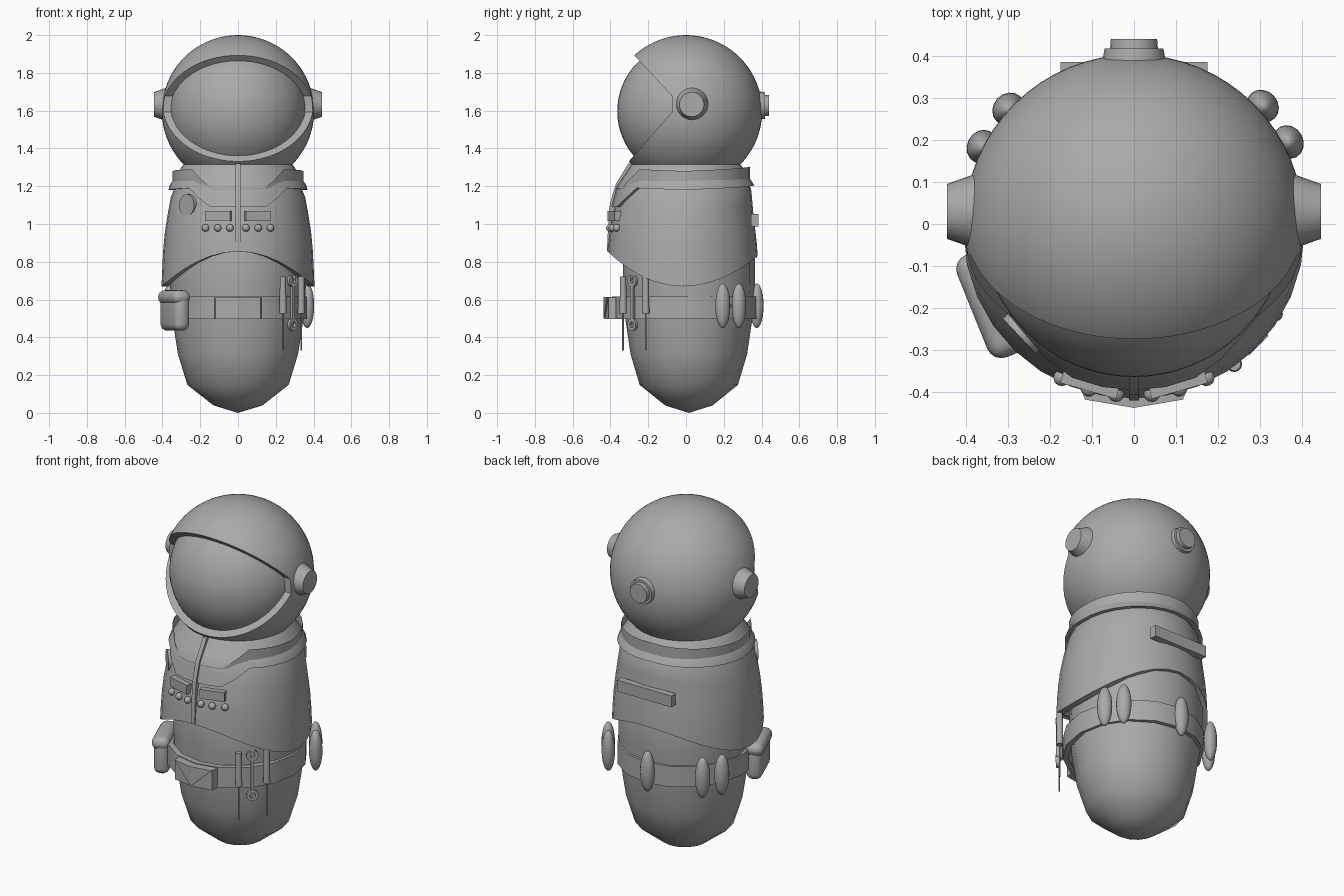
import bpy, bmesh, math
from mathutils import Matrix, Vector

if "Cube" in bpy.data.objects:
    bpy.data.objects.remove(bpy.data.objects["Cube"])

grey = bpy.data.materials.new("plain_grey")
grey.diffuse_color = (0.4, 0.4, 0.4, 1)
grey.use_nodes = True
grey.node_tree.nodes["Principled BSDF"].inputs["Base Color"].default_value = grey.diffuse_color


def make(name, bm, angle=40):
    """Turn a bmesh into a named, smooth-shaded grey object."""
    bmesh.ops.recalc_face_normals(bm, faces=bm.faces)
    me = bpy.data.meshes.new(name)
    bm.to_mesh(me)
    bm.free()
    ob = bpy.data.objects.new(name, me)
    bpy.context.collection.objects.link(ob)
    me.materials.append(grey)
    smooth(ob, angle)
    return ob


def smooth(ob, angle=40):
    bpy.ops.object.select_all(action='DESELECT')
    ob.select_set(True)
    bpy.context.view_layer.objects.active = ob
    bpy.ops.object.shade_smooth_by_angle(angle=math.radians(angle))


def apply_mods(ob):
    dg = bpy.context.evaluated_depsgraph_get()
    ob.data = bpy.data.meshes.new_from_object(ob.evaluated_get(dg))
    ob.modifiers.clear()


def lerp(table, z):
    for (z0, r0), (z1, r1) in zip(table, table[1:]):
        if z <= z1:
            t = max(0, (z - z0) / (z1 - z0))
            return r0 + (r1 - r0) * t
    return table[-1][1]


def rings(rows, close=False):
    """Skin a list of vertex rings."""
    bm = bmesh.new()
    vs = [[bm.verts.new(p) for p in row] for row in rows]
    n = len(rows[0])
    pairs = list(zip(vs, vs[1:])) + ([(vs[-1], vs[0])] if close else [])
    for a, b in pairs:
        for i in range(n):
            j = (i + 1) % n
            bm.faces.new((a[i], a[j], b[j], b[i]))
    bmesh.ops.remove_doubles(bm, verts=bm.verts, dist=1e-5)
    return bm


def box(sx, sy, sz, bevel=0.0, segs=3):
    bm = bmesh.new()
    bmesh.ops.create_cube(bm, size=1, matrix=Matrix.Diagonal((sx, sy, sz, 1)))
    if bevel:
        bmesh.ops.bevel(bm, geom=bm.edges[:], offset=bevel, segments=segs, affect='EDGES', profile=0.5)
    return bm


def ball(rx, ry, rz, u=16, v=12):
    bm = bmesh.new()
    bmesh.ops.create_uvsphere(bm, u_segments=u, v_segments=v, radius=1, matrix=Matrix.Diagonal((rx, ry, rz, 1)))
    return bm


def cone(r0, r1, a, b, axis, n=24):
    """Frustum from distance a to b along an axis."""
    rot = Vector(axis).to_track_quat('Z', 'Y').to_matrix().to_4x4()
    bm = bmesh.new()
    bmesh.ops.create_cone(bm, cap_ends=True, segments=n, radius1=r0, radius2=r1, depth=b - a,
                          matrix=rot @ Matrix.Translation((0, 0, (a + b) / 2)))
    return bm


def hull(points):
    bm = bmesh.new()
    for p in points:
        bm.verts.new(p)
    bmesh.ops.convex_hull(bm, input=bm.verts[:])
    return bm


# Body: egg-shaped lathe
prof = [(0, 0), (.13, .04), (.268, .148), (.318, .31), (.347, .5), (.36, .68), (.36, .9), (.25, 1.25), (0, 1.3)]
make("body", rings([[(r * math.sin(math.tau * i / 16), .015 - r * .97 * math.cos(math.tau * i / 16), z)
                     for i in range(16)] for r, z in prof]))

# Jacket and yoke: shells with a shaped hem
JACKET = [(.67, .405), (.85, .397), (.95, .388), (1.06, .371), (1.19, .347), (1.34, .25)]
YOKE = [(1.09, .383), (1.2, .365), (1.31, .293), (1.36, .25)]


def shift(z):
    return -.018 * min(1, max(0, (1.22 - z) / .2))


def jacket_hem(a):
    return .67 + (.185 if math.cos(a) > 0 else .16) * math.cos(a) ** 2


def yoke_hem(a):
    d = math.degrees(abs((a + math.pi) % math.tau - math.pi))
    return lerp([(24, 1.09), (45, 1.19), (90, 1.18), (180, 1.205)], d)


def shell(name, hem, top, table, thick, n=32, levels=7):
    rows = []
    for k in range(levels + 1):
        row = []
        for i in range(n):
            a = math.tau * i / n
            z = hem(a) + (top - hem(a)) * k / levels
            r = lerp(table, z)
            row.append((r * math.sin(a), shift(z) - r * math.cos(a), z))
        rows.append(row)
    # inner lip that closes the hem
    lip = [(x * (1 - thick), y * (1 - thick), z) for x, y, z in rows[0]]
    make(name, rings([[(x, y, z + .1) for x, y, z in lip], lip] + rows))


shell("jacket", jacket_hem, 1.33, JACKET, .09)
shell("yoke", yoke_hem, 1.35, YOKE, .06)

# Zip down the front
zip_path = [(-.411, .857), (-.405, .97), (-.398, 1.09), (-.380, 1.16), (-.364, 1.21), (-.298, 1.32)]
make("zip", rings([[(-.012, y + .02, z), (.012, y + .02, z), (.012, y - .008, z), (-.012, y - .008, z)]
                   for y, z in zip_path]))


def on_jacket(ob, x, z, out=0):
    """Place an object whose outside is -y onto the jacket front."""
    r = lerp(JACKET, z)
    a = math.asin(x / r)
    ob.location = ((r + out) * math.sin(a), shift(z) - (r + out) * math.cos(a), z)
    ob.rotation_euler.z = a


# Chest panels, buttons and badge
for s, side in ((-1, "left"), (1, "right")):
    on_jacket(make("chest_panel_" + side, box(.138, .034, .054)), s * .103, 1.042, .005)
    for i, x in enumerate((.042, .106, .170)):
        on_jacket(make(f"button_{side}_{i}", ball(.02, .02, .02, 12, 8)), s * x, .979, .004)
on_jacket(make("badge", cone(.058, .058, -.01, .01, (0, -1, 0))), -.265, 1.10)

# Back strip
make("back_strip", box(.35, .04, .066)).location = (0, .365, 1.02)

# Helmet: thick sphere with a wedge cut out for the visor
helmet = make("helmet", ball(.403, .403, .403, 64, 40))
helmet.location.z = 1.597
sol = helmet.modifiers.new("thickness", 'SOLIDIFY')
sol.thickness, sol.offset = .042, -1
wedge = [(-.074, 1.677), (-.074, 1.593), (-.538, 1.063), (-.9, 1.063), (-.9, 2.123), (-.486, 2.123)]
cutter = make("visor_cutter", rings([[(x, y, z) for y, z in wedge] for x in (-.6, .6)]))
cb = bmesh.new()
cb.from_mesh(cutter.data)
bmesh.ops.holes_fill(cb, edges=cb.edges)
bmesh.ops.recalc_face_normals(cb, faces=cb.faces)
cb.to_mesh(cutter.data)
cb.free()
cutter.hide_render = True
cut = helmet.modifiers.new("cut", 'BOOLEAN')
cut.operation, cut.solver, cut.object = 'DIFFERENCE', 'EXACT', cutter
apply_mods(helmet)
bpy.data.objects.remove(cutter)
smooth(helmet, 35)
make("visor", ball(.364, .364, .364, 48, 32)).location.z = 1.597

# Ear discs and rear valve
for s, side in ((-1, "left"), (1, "right")):
    make("ear_disc_" + side, cone(.09, .065, .375, .445, (s, 0, 0))).location = (0, .03, 1.633)
make("rear_valve_base", cone(.078, .07, .37, .417, (0, 1, 0))).location.z = 1.627
make("rear_valve_cap", cone(.058, .055, .40, .44, (0, 1, 0))).location.z = 1.627

# Belt
make("belt", rings([[(r * math.sin(math.tau * i / 16), -.008 - r * 1.05 * math.cos(math.tau * i / 16), z)
                     for i in range(16)] for r, z in ((.366, .497), (.366, .617), (.335, .617), (.335, .497))],
                   close=True), 30)

# Buckle with a triangular flap
make("buckle", hull([(x, y, z) for z in (.497, .612)
                     for x, y in ((-.125, -.37), (.125, -.37), (-.12, -.41), (.12, -.41), (0, -.43))]), 5)
make("buckle_flap", hull([(x, y + d, z) for d in (0, .02)
                          for x, y, z in ((-.118, -.417, .613), (.118, -.417, .613),
                                          (0, -.437, .613), (0, -.437, .499))]), 5)

# Large bag at the left
bag_turn = math.radians(22)
for name, size, z, out in (("bag", (.085, .25, .20), .535, 0), ("bag_flap", (.098, .262, .075), .612, .004)):
    ob = make(name, box(*size, .036, 4))
    ob.location = (-.335 - out, -.19, z)
    ob.rotation_euler.z = bag_turn

# Small pouches around the back
for i, (deg, r) in enumerate(((28, .415), (42.5, .415), (92, .375), (137.5, .405), (153, .405))):
    a = math.radians(deg)
    ob = make(f"pouch_{i}", ball(.036, .041, .118, 16, 12), 60)
    ob.location = (r * math.cos(a), r * math.sin(a), .567)
    ob.rotation_euler.z = a

# Screwdrivers
for i, (x, y) in enumerate(((.238, -.333), (.335, -.213))):
    make(f"screwdriver_handle_{i}", cone(.019, .016, .525, .722, (0, 0, 1), 12)).location = (x, y, 0)
    make(f"screwdriver_shaft_{i}", cone(.005, .005, .33, .53, (0, 0, 1), 8)).location = (x, y, 0)


# Wrench: shank, ring end and open jaw
def arc(r0, r1, t, start, end, n):
    """Flat curved bar in the xz plane."""
    rows = []
    for k in range(n + 1):
        a = math.radians(start + (end - start) * k / n)
        rows.append([(r * math.cos(a), y, r * math.sin(a)) for r, y in ((r0, -t), (r1, -t), (r1, t), (r0, t))])
    bm = rings(rows)
    bmesh.ops.holes_fill(bm, edges=bm.edges)
    return bm


for name, bm, z in (("wrench_shank", box(.018, .016, .20), .585),
                    ("wrench_ring", arc(.016, .032, .009, 0, 360, 16), .467),
                    ("wrench_jaw", arc(.013, .033, .009, 120, 420, 12), .70)):
    ob = make(name, bm)
    ob.location = (.29, -.282, z)
    ob.rotation_euler.z = math.radians(45)
